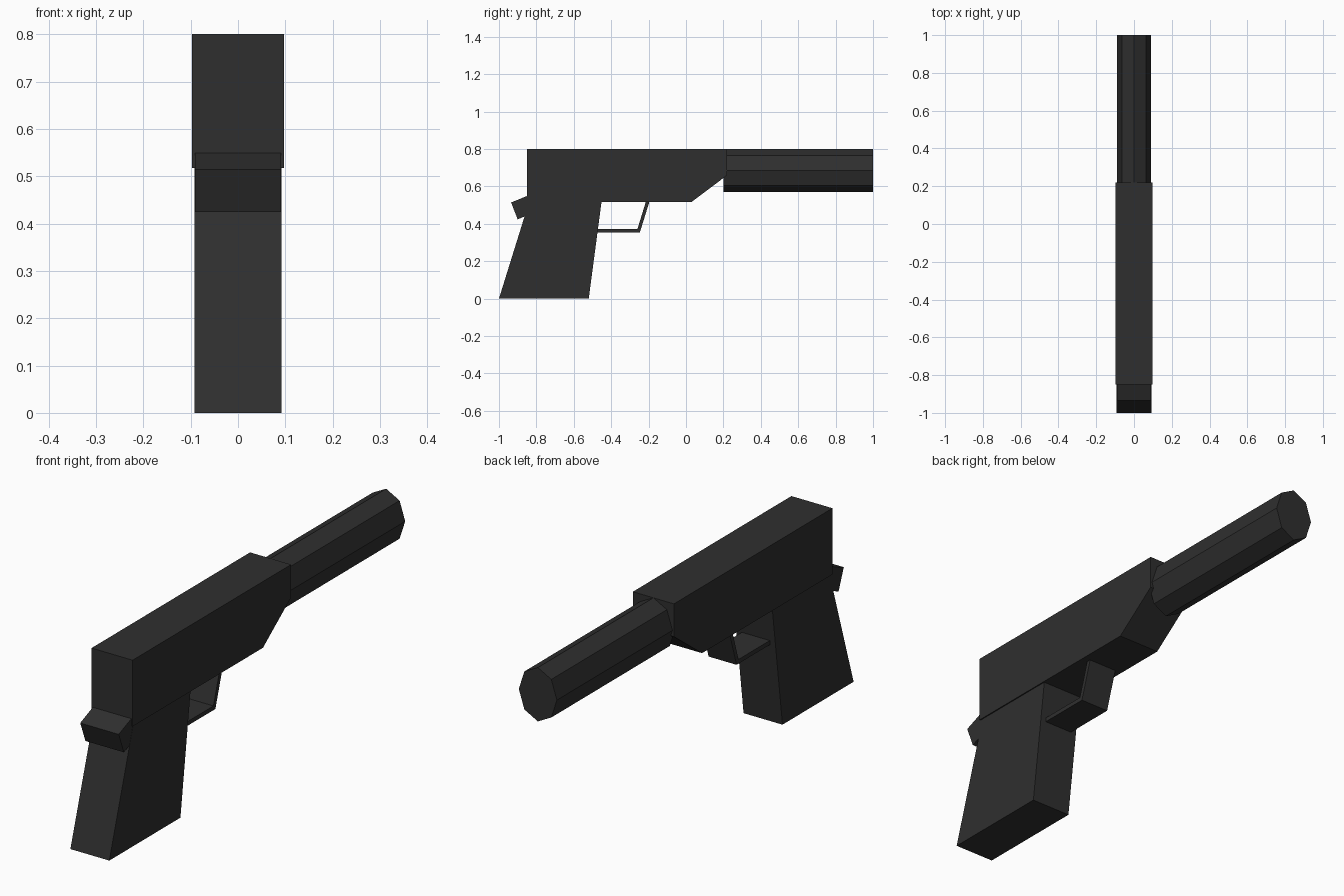
import bpy
import bmesh
from math import cos, sin, pi

cube = bpy.data.objects.get("Cube")
if cube:
    bpy.data.objects.remove(cube, do_unlink=True)

# One matt charcoal material
charcoal = bpy.data.materials.new("charcoal")
charcoal.use_nodes = True
colour = (0.028, 0.028, 0.028, 1)
charcoal.diffuse_color = colour
charcoal.node_tree.nodes["Principled BSDF"].inputs["Base Color"].default_value = colour


def prism(name, points, start, vector):
    """Extrude a flat outline, starting at the offset start, along vector."""
    bm = bmesh.new()
    face = bm.faces.new([bm.verts.new([p + s for p, s in zip(pt, start)]) for pt in points])
    ext = bmesh.ops.extrude_face_region(bm, geom=[face], use_keep_orig=True)
    verts = [g for g in ext["geom"] if isinstance(g, bmesh.types.BMVert)]
    bmesh.ops.translate(bm, verts=verts, vec=vector)
    bmesh.ops.recalc_face_normals(bm, faces=bm.faces)
    mesh = bpy.data.meshes.new(name)
    bm.to_mesh(mesh)
    bm.free()
    mesh.materials.append(charcoal)
    obj = bpy.data.objects.new(name, mesh)
    bpy.context.collection.objects.link(obj)
    return obj


def side_part(name, half_width, profile):
    """Part with a (y, z) side profile, centred on x = 0."""
    return prism(name, [(0, y, z) for y, z in profile],
                 (-half_width, 0, 0), (2 * half_width, 0, 0))


# Upper body with a sloped underside at the muzzle end
side_part("slide", 0.097, [(-0.85, 0.8), (0.22, 0.8), (0.22, 0.66),
                           (0.03, 0.517), (-0.85, 0.517)])

# Raked handle
side_part("grip", 0.092, [(-1, 0), (-0.52, 0), (-0.45, 0.53), (-0.835, 0.53)])

# Tilted block behind the slide
side_part("hammer", 0.091, [(-0.935, 0.514), (-0.9, 0.424),
                            (-0.78, 0.473), (-0.815, 0.563)])

# Thin bent strip under the slide
side_part("trigger_guard", 0.066, [(-0.49, 0.353), (-0.247, 0.353), (-0.192, 0.53),
                                   (-0.211, 0.53), (-0.26, 0.371), (-0.49, 0.371)])

# Eight-sided barrel, slightly taller than wide
ring = [(0.09 * cos(i * pi / 4), 0, 0.685 + 0.115 * sin(i * pi / 4)) for i in range(8)]
prism("barrel", ring, (0, 0.2, 0), (0, 0.8, 0))
